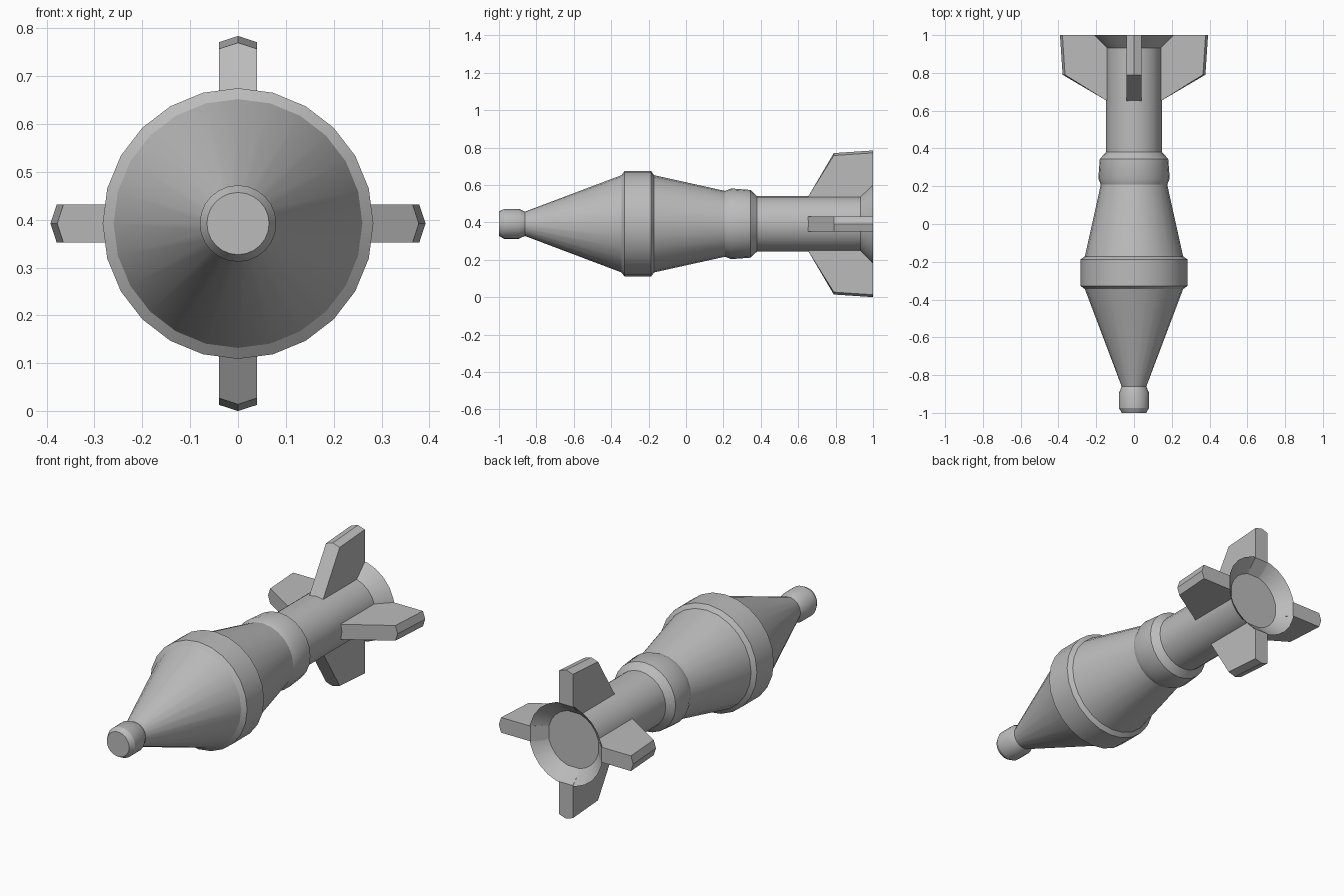
import bpy, bmesh
from math import sin, cos, pi, radians
from mathutils import Matrix, Vector

cube = bpy.data.objects.get("Cube")
if cube:
    bpy.data.objects.remove(cube)

AXIS_Z = 0.392   # height of the long axis
SIDES = 24

grey = bpy.data.materials.new("plain grey")
grey.use_nodes = True
colour = (0.5, 0.5, 0.5, 1)
grey.diffuse_color = colour
grey.node_tree.nodes["Principled BSDF"].inputs["Base Color"].default_value = colour


def finish(name, bm):
    bmesh.ops.recalc_face_normals(bm, faces=bm.faces)
    mesh = bpy.data.meshes.new(name)
    bm.to_mesh(mesh)
    bm.free()
    mesh.materials.append(grey)
    obj = bpy.data.objects.new(name, mesh)
    obj.location.z = AXIS_Z
    bpy.context.collection.objects.link(obj)
    bpy.ops.object.select_all(action='DESELECT')
    obj.select_set(True)
    bpy.context.view_layer.objects.active = obj
    bpy.ops.object.shade_smooth_by_angle(angle=radians(28))
    return obj


def lathe(name, profile):
    """Turn (y, radius) points around the y axis and cap both ends."""
    bm = bmesh.new()
    rings = []
    for y, r in profile:
        angles = [2 * pi * i / SIDES for i in range(SIDES)]
        rings.append([bm.verts.new((r * sin(a), y, r * cos(a))) for a in angles])
    for a, b in zip(rings, rings[1:]):
        for i in range(SIDES):
            j = (i + 1) % SIDES
            bm.faces.new((a[i], a[j], b[j], b[i]))
    bm.faces.new(rings[0])
    bm.faces.new(rings[-1])
    return finish(name, bm)


def fin(name, turn):
    """Swept fin with a ridged tip; each section is listed across its thickness."""
    bm = bmesh.new()
    half = 0.04
    root = [(0.65, 0.14), (0.93, 0.138), (1.0, 0.207)]
    tip = [(1.0, 0.379), (0.79, 0.365)]
    sides = [[bm.verts.new((x, y, r)) for y, r in root + tip] for x in (-half, half)]
    ridge_back = bm.verts.new((0, 1.0, 0.392))
    ridge_front = bm.verts.new((0, 0.79, 0.378))
    left, right = sides
    bm.faces.new(left)
    bm.faces.new(right)
    for i in (0, 1):
        bm.faces.new((left[i], left[i + 1], right[i + 1], right[i]))
    bm.faces.new((left[2], left[3], ridge_back, right[3], right[2]))
    bm.faces.new((left[0], right[0], right[4], ridge_front, left[4]))
    for s in sides:
        bm.faces.new((s[3], s[4], ridge_front, ridge_back))
    bmesh.ops.rotate(bm, verts=bm.verts, cent=Vector(),
                     matrix=Matrix.Rotation(turn, 3, 'Y'))
    return finish(name, bm)


# Body: nose cap, cone, wide band, rear taper, collar, tube and hollow flare
lathe("rocket_body", [
    (-1.0, 0.065), (-0.973, 0.08), (-0.893, 0.08), (-0.861, 0.065),
    (-0.345, 0.26), (-0.328, 0.283), (-0.187, 0.283), (-0.171, 0.26),
    (0.208, 0.176), (0.242, 0.189), (0.345, 0.181), (0.38, 0.148),
    (0.932, 0.148), (1.0, 0.215), (0.936, 0.148),
])

# Four tail fins
for i, place in enumerate(("top", "left", "bottom", "right")):
    fin(place + "_fin", i * pi / 2)
